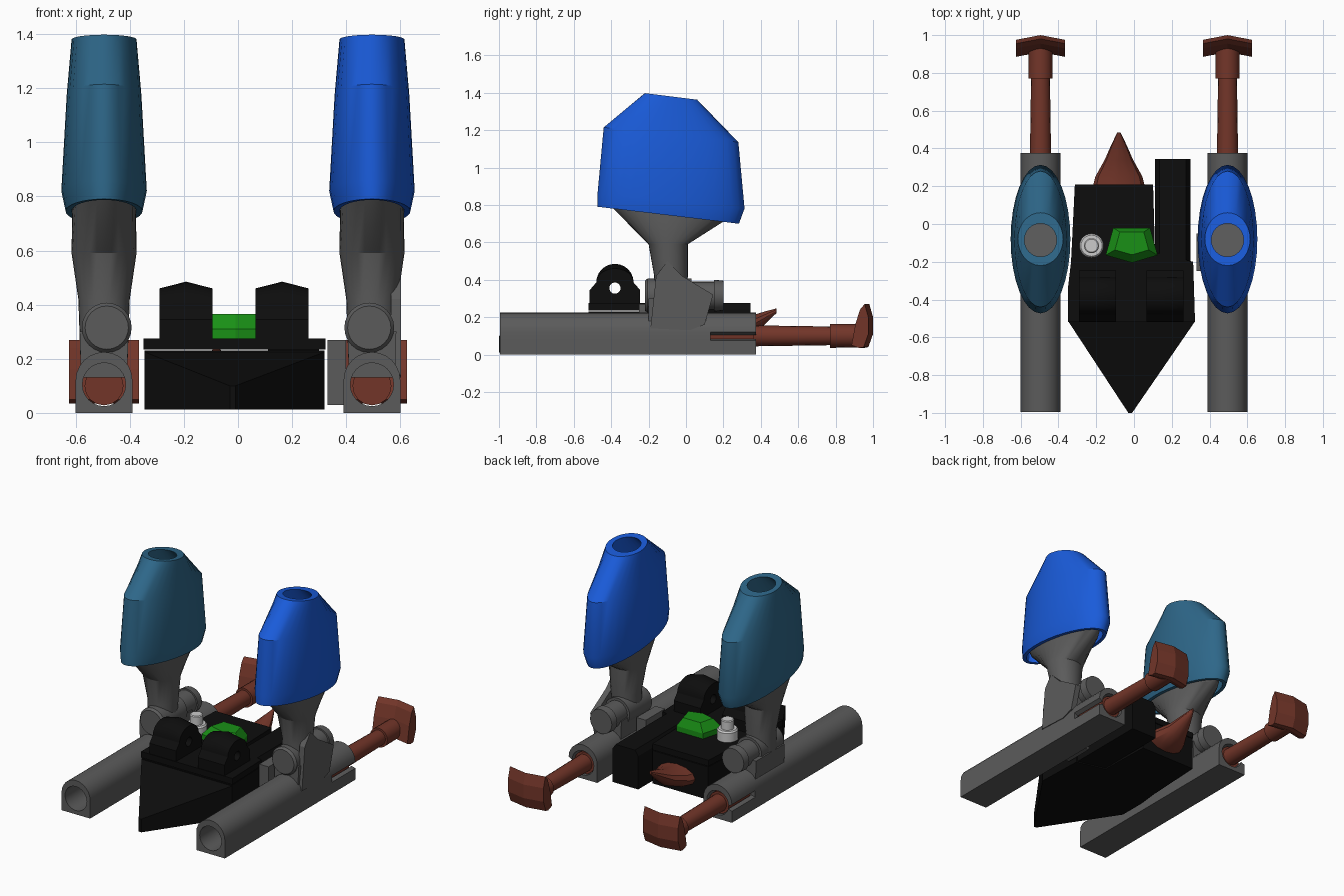
import bpy, bmesh
from math import sin, cos, pi, radians

if "Cube" in bpy.data.objects:
    bpy.data.objects.remove(bpy.data.objects["Cube"])

def mat(name, r, g, b):
    m = bpy.data.materials.new(name)
    m.diffuse_color = (r, g, b, 1)
    m.use_nodes = True
    m.node_tree.nodes["Principled BSDF"].inputs["Base Color"].default_value = m.diffuse_color
    return m

BLUE = mat("blue", .01, .105, .7)
TEAL = mat("teal", .027, .135, .25)
RUST = mat("rust", .17, .036, .022)
BLACK = mat("black", .004, .004, .004)
GREEN = mat("green", .01, .28, .008)
GREY = mat("dark_grey", .105, .105, .105)
WHITE = mat("pale_grey", .6, .6, .6)

def loft(name, rings, m, caps=True, loop=False, angle=30):
    """Skin equal-length rings of points; loop joins the last ring to the first."""
    bm = bmesh.new()
    vs = [[bm.verts.new(p) for p in r] for r in rings]
    n = len(vs[0])
    pairs = list(zip(vs, vs[1:])) + ([(vs[-1], vs[0])] if loop else [])
    for a, b in pairs:
        for i in range(n):
            j = (i + 1) % n
            bm.faces.new((a[i], a[j], b[j], b[i]))
    if caps and not loop:
        bm.faces.new(vs[0])
        bm.faces.new(vs[-1])
    bmesh.ops.recalc_face_normals(bm, faces=bm.faces)
    me = bpy.data.meshes.new(name)
    bm.to_mesh(me)
    bm.free()
    ob = bpy.data.objects.new(name, me)
    bpy.context.collection.objects.link(ob)
    me.materials.append(m)
    if angle:
        bpy.ops.object.select_all(action='DESELECT')
        ob.select_set(True)
        bpy.context.view_layer.objects.active = ob
        bpy.ops.object.shade_smooth_by_angle(angle=radians(angle))
    return ob

def oval(x, y, z, rx, ry, tilt=0, n=28):
    """Horizontal ellipse, tilted along y."""
    return [(x + rx*cos(2*pi*i/n), y + ry*sin(2*pi*i/n), z + tilt*ry*sin(2*pi*i/n)) for i in range(n)]

def disc(x, y, z, rx, rz, n=24):
    """Upright ellipse facing y."""
    return [(x + rx*cos(2*pi*i/n), y, z + rz*sin(2*pi*i/n)) for i in range(n)]

def rod(name, x, z, parts, m, n=24):
    """Stepped round bar along y from (y, radius) pairs."""
    return loft(name, [disc(x, y, z, r, r, n) for y, r in parts], m)

def prism_z(name, pts, z0, z1, m):
    return loft(name, [[(x, y, z) for x, y in pts] for z in (z0, z1)], m, angle=0)

def prism_x(name, pts, x0, x1, m):
    return loft(name, [[(x, y, z) for y, z in pts] for x in (x0, x1)], m, angle=0)

def ski_outer(s, y, a):
    """Point on the flat-bottomed, round-topped ski section."""
    c, t = cos(a), sin(a)
    if t < -1e-6:
        c = max(-1, min(1, c*1.4143))
        t = max(-1, t*1.4143) * .12 / .105
    return (s*(.495 + .105*c), y, .12 + .105*t)

for s, side, paint in ((-1, "left", TEAL), (1, "right", BLUE)):
    cx = .495 * s
    ang = [2*pi*i/24 for i in range(24)]
    # hollow ski, then its rear length with a slot on the outer side
    out = lambda y: [ski_outer(s, y, a) for a in ang]
    hole = lambda y: [(cx + s*.08*cos(a), y, .105 + .08*sin(a)) for a in ang]
    loft(side + "_ski", [out(-.995), out(.13), hole(.13), hole(-.995)], GREY, loop=True)
    loft(side + "_ski_slotted_end", [out(y) + hole(y)[::-1] for y in (.13, .375)], GREY)

    # piston rod and curved end pad
    rod(side + "_piston", cx, .1, [(.13, .072), (.36, .072), (.36, .056), (.77, .05),
                                   (.77, .064), (.94, .062)], RUST, 16)
    pad = [(.91, .05), (.95, .035), (.975, .04), (1.0, .11), (1.0, .2),
           (.98, .27), (.955, .24), (.93, .16)]
    loft(side + "_end_pad", [[(cx + dx, y - dy, z) for y, z in pad]
                             for dx, dy in ((-.13, .025), (0, 0), (.13, .025))], RUST, angle=0)

    # leg flaring into the cover, and ankle barrel
    loft(side + "_leg", [oval(cx, -.1, .13, .085, .09), oval(cx, -.08, .42, .095, .09),
                         oval(cx, -.095, .59, .12, .105), oval(cx, -.095, .75, .118, .3, -.12),
                         oval(cx, -.095, .80, .11, .33, -.12)], GREY)
    rod(side + "_ankle_barrel", .485*s, .315, [(-.22, .08), (-.205, .092), (.03, .092), (.03, .075),
                                              (.15, .075), (.15, .085), (.2, .08)], GREY)
    loft(side + "_ankle_block", [[(cx + dx*w, y, z) for dx, y in
                                  ((-1, -.2), (1, -.2), (1, .1), (-1, .1))]
                                 for z, w in ((.13, .085), (.3, .09))], GREY, angle=0)

    # hollow cover, outside then inside
    cover = [(-.095, .745, .142, .378, -.12), (-.08, .82, .158, .393, -.1),
             (-.08, 1.175, .138, .36, -.11), (-.08, 1.38, .12, .14, -.125),
             (-.085, 1.38, .085, .088, -.125), (-.08, 1.16, .11, .32, -.11),
             (-.08, .82, .13, .36, -.1), (-.095, .745, .12, .35, -.12)]
    loft(side + "_cover", [oval(cx, y, z, rx, ry, t, 32) for y, z, rx, ry, t in cover],
         paint, loop=True)

# guard plates on the right leg only
prism_x("outer_guard_plate", [(-.19, .14), (.02, .13), (.1, .16), (.145, .32), (-.02, .42),
                              (-.1, .5), (-.16, .42)], .565, .603, GREY)
prism_x("inner_guard_plate", [(-.25, .03), (-.05, .03), (-.05, .27), (-.25, .27)], .33, .4, GREY)

# hull with deck, front wedge and side box
hull = [(-.31, .21), (.1, .21), (.11, -.15), (.31, -.2), (.32, -.52), (-.345, -.52),
        (-.345, -.33), (-.33, -.2)]
prism_z("hull", hull, .012, .23, BLACK)
prism_z("deck", [(x*1.01, y) for x, y in hull], .235, .275, BLACK)
wedge = [(-.345, -.52), (.32, -.52), (-.01, -1.0), (-.03, -1.0)]
loft("front_wedge", [[(x, y, .012) for x, y in wedge],
                     [(x, y, .225 if y > -.9 else .1) for x, y in wedge]], BLACK, angle=0)
box = [(.11, .345), (.30, .345), (.30, -.2), (.11, -.2)]
loft("side_box", [[(x, y, .02) for x, y in box], [(x, y, .24) for x, y in box],
                  [(.205 + (x - .205)*.75, y, .275) for x, y in box]], BLACK, angle=0)

# lugs with a cross hole, crowned across their width
for side, x in (("left", -.192), ("right", .163)):
    outer, inner = [], []
    for i in range(24):
        a = 2*pi*i/24
        c, t = cos(a), sin(a)
        if t > -.01:
            outer.append((.1*c, .1*t))
        else:
            outer.append((.135*max(-1, min(1, 1.414*c)), .11*max(-1, 1.414*t)))
        inner.append((.03*c, .03*t - .03))
    ring = lambda pts, dx, k: [(x + dx, -.38 + y, .385 + (z*k if z > 0 else z)) for y, z in pts]
    loft(side + "_lug", [ring(outer, -.098, .75), ring(outer, 0, 1), ring(outer, .098, .75),
                         ring(inner, .098, 1), ring(inner, -.098, 1)], BLACK, loop=True)

# green gem-like window
gem = [(-.11, -.02), (.085, -.02), (.125, -.165), (-.01, -.205), (-.15, -.165)]
loft("green_window", [[(x, y, .27) for x, y in gem], [(x, y, .31) for x, y in gem],
                      [(-.01 + (x + .01)*.65, -.085 + (y + .085)*.65, .365) for x, y in gem]],
     GREEN, angle=0)

# stepped cap
loft("filler_cap", [oval(-.225, -.115, z, r, r) for z, r in
                    ((.27, .064), (.335, .064), (.345, .056), (.345, .04), (.4, .04), (.405, .034))], WHITE)

# upturned tail spike
loft("tail_spike", [disc(-.08, y, z, rx, rz, 12) for y, z, rx, rz in
                    ((.19, .12, .14, .07), (.25, .125, .125, .065), (.34, .15, .075, .055),
                     (.42, .195, .04, .035), (.485, .235, .008, .012))], RUST)
